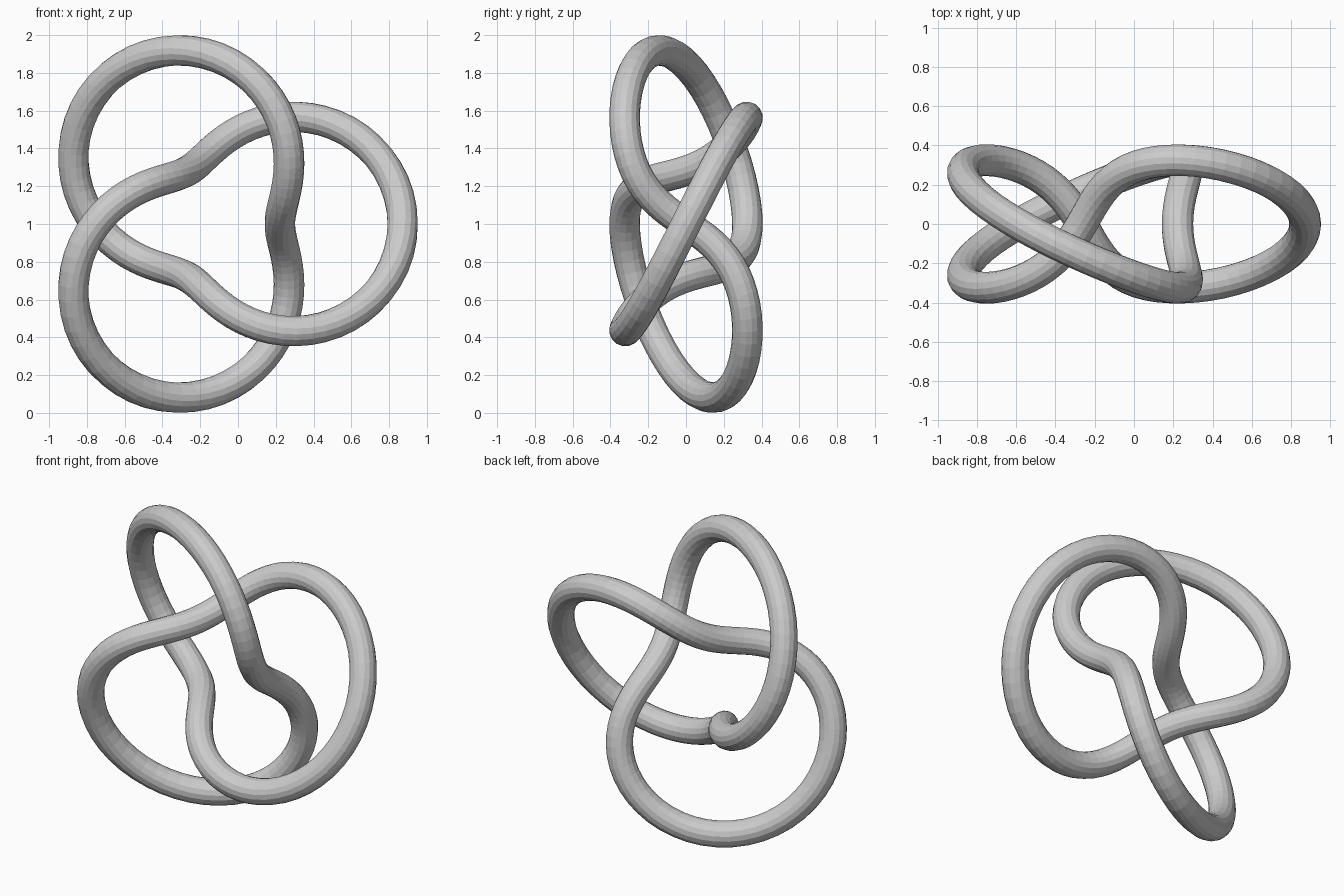
import bpy
from math import sin, cos, pi

if "Cube" in bpy.data.objects:
    bpy.data.objects.remove(bpy.data.objects["Cube"])

S = 0.325          # overall scale: ring radius 2S, winding radius S
TUBE = 0.081       # tube radius
STEPS = 160        # rings along the knot
X_SHIFT = -0.3175 * S   # centres the bounding box on x = 0

# Centre line: trefoil wound twice around the ring, three times through it
curve = bpy.data.curves.new("trefoil_knot", "CURVE")
curve.dimensions = "3D"
curve.bevel_depth = TUBE
curve.bevel_resolution = 6
spline = curve.splines.new("POLY")
spline.points.add(STEPS - 1)
spline.use_cyclic_u = True
for i, p in enumerate(spline.points):
    t = 2 * pi * i / STEPS
    rho = S * (2 + cos(3 * t))
    p.co = (rho * cos(2 * t) + X_SHIFT, S * sin(3 * t), rho * sin(2 * t) + 1, 1)
spline.use_smooth = False

# Knot tube as a mesh
knot = bpy.data.objects.new("trefoil_knot", curve)
bpy.context.collection.objects.link(knot)
bpy.context.view_layer.objects.active = knot
knot.select_set(True)
bpy.ops.object.convert(target="MESH")
